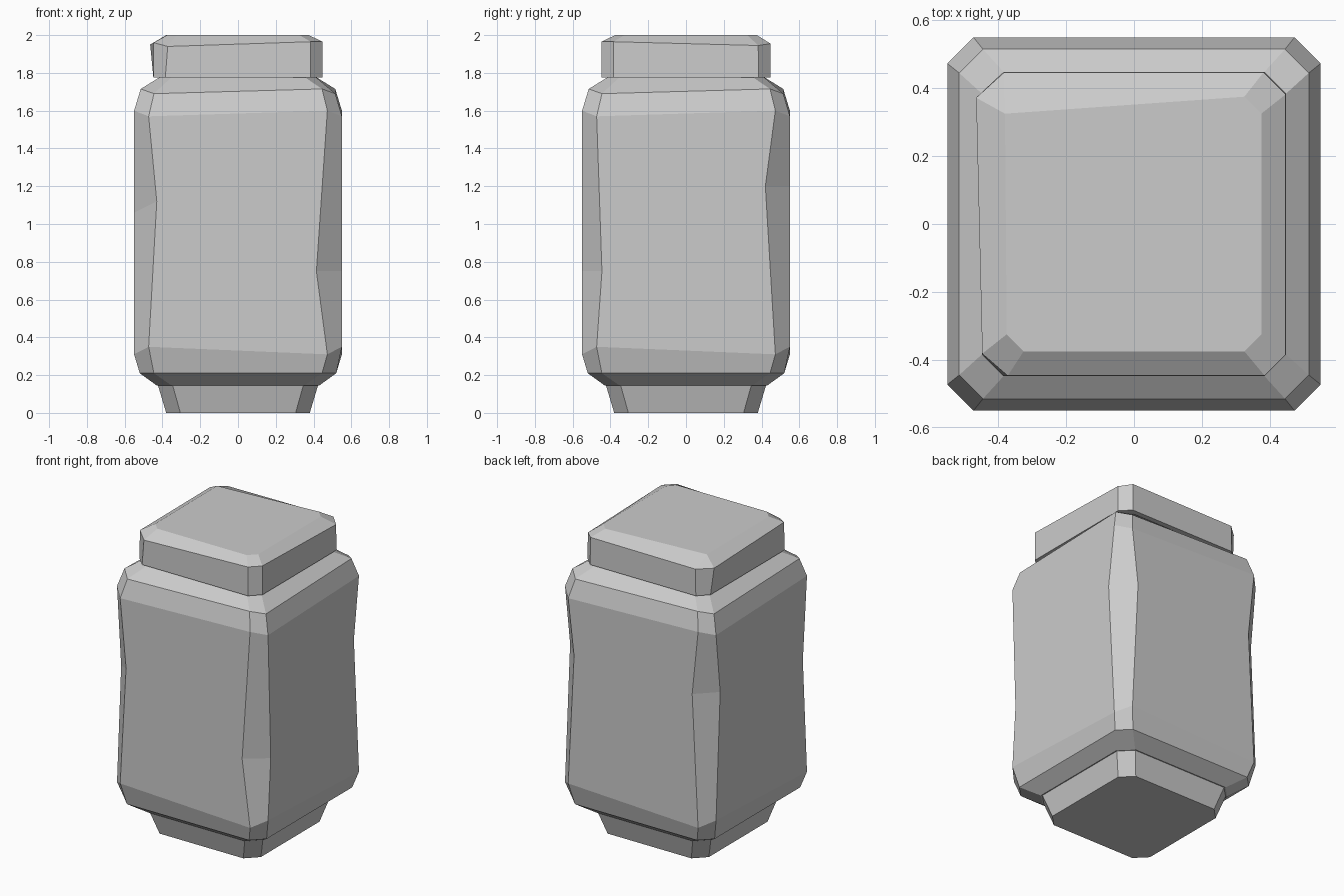
import bpy
import bmesh
from mathutils import Matrix, Vector

cube = bpy.data.objects.get("Cube")
if cube:
    bpy.data.objects.remove(cube, do_unlink=True)

stone = bpy.data.materials.new("grey stone")
stone.use_nodes = True
grey = (0.6, 0.6, 0.6, 1)
stone.diffuse_color = grey
stone.node_tree.nodes["Principled BSDF"].inputs["Base Color"].default_value = grey


def ring(half, sides):
    """Square ring with cut corners; each side is (cut, z) at its start and end."""
    points = []
    for k, (cut_a, z_a, cut_b, z_b) in enumerate(sides):
        turn = Matrix.Rotation(k * 1.5707963, 3, 'Z')
        points.append(turn @ Vector((cut_a - half, -half, z_a)))
        points.append(turn @ Vector((half - cut_b, -half, z_b)))
    return points


def even(half, cut, z, z_end=None):
    return ring(half, [(cut, z, cut, z if z_end is None else z_end)] * 4)


def loft(name, rings):
    bm = bmesh.new()
    loops = [[bm.verts.new(p) for p in r] for r in rings]
    for low, high in zip(loops, loops[1:]):
        for i in range(len(low)):
            j = (i + 1) % len(low)
            bm.faces.new((low[i], low[j], high[j], high[i]))
    bm.faces.new(loops[0][::-1])
    bm.faces.new(loops[-1])
    bmesh.ops.remove_doubles(bm, verts=bm.verts, dist=0.0005)
    bmesh.ops.recalc_face_normals(bm, faces=bm.faces)
    mesh = bpy.data.meshes.new(name)
    bm.to_mesh(mesh)
    bm.free()
    mesh.materials.append(stone)
    obj = bpy.data.objects.new(name, mesh)
    bpy.context.collection.objects.link(obj)


# Tapered foot
loft("foot", [even(0.38, 0.075, 0), even(0.425, 0.078, 0.15)])

# Body with worn, uneven corner cuts at mid height
worn = ring(0.55, [(0.12, 1.12, 0.135, 0.75), (0.105, 0.75, 0.13, 1.2),
                   (0.12, 1.2, 0.12, 1.18), (0.12, 1.18, 0.12, 1.06)])
loft("body", [
    even(0.43, 0.078, 0.145),
    even(0.52, 0.075, 0.21),
    even(0.55, 0.077, 0.35, 0.31),
    worn,
    even(0.55, 0.077, 1.57, 1.6),
    even(0.515, 0.07, 1.69, 1.715),
    even(0.405, 0.06, 1.783),
])

# Lid with a bevelled top and one chipped corner
rim = ring(0.447, [(0.075, 1.94, 0.062, 1.965), (0.062, 1.965, 0.065, 1.945),
                   (0.065, 1.955, 0.065, 1.95), (0.075, 1.95, 0.065, 1.96)])
rim[6].x = -0.465
crown = even(0.375, 0.05, 2)
crown[5] = crown[6] = Vector((-0.38, 0.325, 2))
loft("lid", [even(0.448, 0.063, 1.775), rim, crown])
